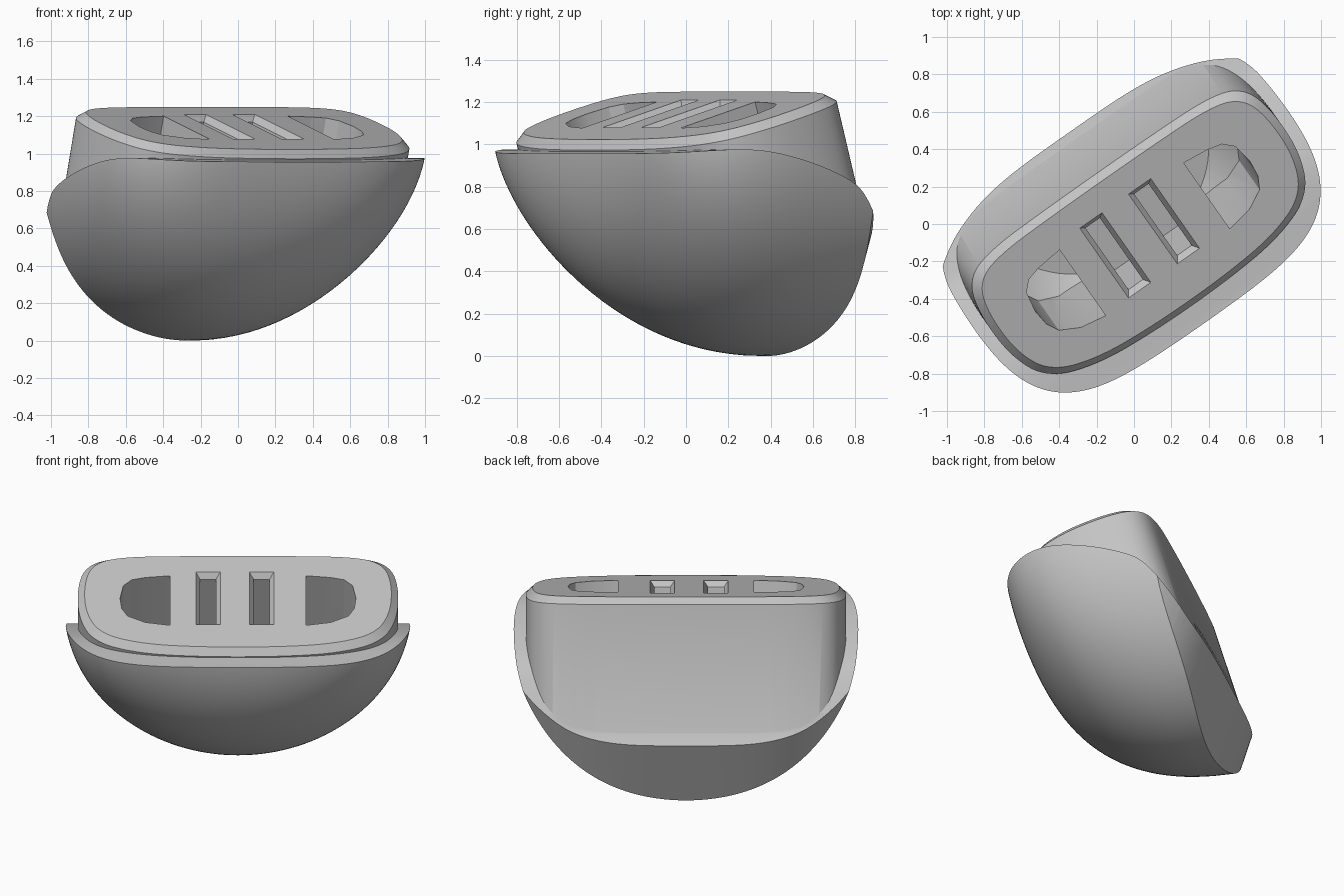
import bpy, bmesh, math
from mathutils import Matrix, Vector

cube = bpy.data.objects.get("Cube")
if cube:
    bpy.data.objects.remove(cube, do_unlink=True)

TURN = Matrix.Rotation(math.radians(35), 4, 'Z')
TILT = math.radians(16)
CT, ST = math.cos(TILT), math.sin(TILT)
TOP_Z = 1.167

grey = bpy.data.materials.new("plain grey")
grey.use_nodes = True
grey.diffuse_color = (0.55, 0.55, 0.55, 1)
grey.node_tree.nodes["Principled BSDF"].inputs["Base Color"].default_value = (0.55, 0.55, 0.55, 1)


def loft(name, rings):
    """Closed solid through rings of equal length."""
    bm = bmesh.new()
    loops = [[bm.verts.new(p) for p in ring] for ring in rings]
    n = len(loops[0])
    for a, b in zip(loops, loops[1:]):
        for i in range(n):
            bm.faces.new((a[i], a[(i + 1) % n], b[(i + 1) % n], b[i]))
    bm.faces.new(loops[0])
    bm.faces.new(loops[-1])
    bmesh.ops.recalc_face_normals(bm, faces=bm.faces)
    mesh = bpy.data.meshes.new(name)
    bm.to_mesh(mesh)
    bm.free()
    mesh.materials.append(grey)
    obj = bpy.data.objects.new(name, mesh)
    bpy.context.collection.objects.link(obj)
    obj.matrix_world = TURN
    return obj


def boolean(obj, cutter, operation, keep=False):
    mod = obj.modifiers.new("cut", 'BOOLEAN')
    mod.operation, mod.solver, mod.object = operation, 'EXACT', cutter
    bpy.context.view_layer.objects.active = obj
    bpy.ops.object.modifier_apply(modifier=mod.name)
    if not keep:
        bpy.data.objects.remove(cutter, do_unlink=True)


# Bowl: half-round sections that shrink towards the front, walls carried up
WIDTH, DEPTH, WALL = 1.045, 1.1, 1.5


def section(v, width, depth, n=72):
    pts = [(width, v, WALL)]
    for i in range(n + 1):
        a = math.pi * i / n
        pts.append((math.cos(a) * width, v, DEPTH - math.sin(a) * depth))
    return pts + [(-width, v, WALL)]


def make_bowl(name, scale):
    rings = [section(.9, WIDTH, DEPTH)]
    steps = 48
    for k in range(steps + 1):
        a = 1.54 * (k / steps) ** 1.5
        t = math.sin(a) ** .476
        rings.append(section(.45 - 1.107 * t, WIDTH * math.cos(a) ** .476,
                             DEPTH * (1 - t ** 2.12) ** .472))
    centre = Vector((0, .1, DEPTH))
    return loft(name, [[centre + (Vector(p) - centre) * scale for p in r] for r in rings])


body = make_bowl("body", 1)

# Bulging back surface, leaning outward as it rises


def back_v(u, z):
    return .466 + .32 * z - .32 * abs(u) ** 3.7


back_rings = []
for k in range(61):
    u = -1.2 + 2.4 * k / 60
    back_rings.append([(u, -1.3, -.3), (u, -1.3, 1.45), (u, back_v(u, 1.45), 1.45),
                       (u, back_v(u, -.3), -.3)])
boolean(body, loft("back_trim", back_rings), 'INTERSECT')

# Rim: one curve along the depth, carried straight across the width
RIM = [(-1.2, .955), (-.67, .955), (-.4, .975), (-.25, .97), (-.09, .94), (.1, .885),
       (.276, .81), (.36, .735), (.48, .58), (.54, .49), (.6, .42), (.9, .1)]


def rim_curve(steps=6):
    pts = []
    for i in range(len(RIM) - 1):
        (a, za), (b, zb) = RIM[i], RIM[i + 1]
        before, after = RIM[max(i - 1, 0)], RIM[min(i + 2, len(RIM) - 1)]
        h = b - a
        m0 = h * (zb - before[1]) / (b - before[0])
        m1 = h * (after[1] - za) / (after[0] - a)
        for s in range(steps):
            f = s / steps
            z = ((2*f**3 - 3*f*f + 1) * za + (f**3 - 2*f*f + f) * m0
                 + (3*f*f - 2*f**3) * zb + (f**3 - f*f) * m1)
            pts.append((a + h * f, z))
    return pts + [RIM[-1]]


profile = [(-1.2, -.4)] + rim_curve() + [(.9, -.4)]
upper = loft("upper_limit", [[(u, v, z) for v, z in profile] for u in (-1.3, 1.3)])


# Tilted insert: q runs along the normal of its top face
def tilted(u, v, q):
    return Vector((u, v - q * ST, TOP_Z + v * ST / CT + q * CT))


half = [(.3, .325), (.74, .315), (.905, .24), (.955, .05), (.945, -.22),
        (.85, -.42), (.59, -.515), (.22, -.545)]
outline = half + [(-u, v) for u, v in reversed(half)]
for _ in range(3):
    smooth = []
    for a, b in zip(outline, outline[1:] + outline[:1]):
        a, b = Vector(a), Vector(b)
        smooth += [a.lerp(b, .25), a.lerp(b, .75)]
    outline = smooth

insert = loft("insert", [
    [tilted(u * .957, -.1 + (v + .1) * .91, 0) for u, v in outline],
    [tilted(u, v, -.04) for u, v in outline],
    [tilted(u, v, -.9) for u, v in outline]])
boolean(upper, insert, 'UNION')
boolean(body, upper, 'INTERSECT')

# Deep slots with a bevelled mouth


def rect(centre, w, back, front):
    return [(centre + w, back), (centre - w, back), (centre - w, front), (centre + w, front)]


for centre in (-.178, .14):
    mouth, inner = rect(centre, .08, .155, -.315), rect(centre, .047, .122, -.28)
    boolean(body, loft("slot_cutter", [[tilted(u, v, .01) for u, v in mouth],
                                       [tilted(u, v, -.035) for u, v in inner],
                                       [tilted(u, v, -.5) for u, v in inner]]), 'DIFFERENCE')

# Rounded end pockets, floored by a shell parallel to the bowl
shell = make_bowl("shell_helper", .92)
pocket = [(.405, .115), (.55, .1), (.63, .08), (.68, .03), (.70, -.08), (.69, -.17),
          (.655, -.235), (.55, -.29), (.405, -.315)]
for side in (-1, 1):
    cutter = loft("pocket_cutter", [[tilted(side * u, v, q) for u, v in pocket]
                                    for q in (.05, -.85)])
    boolean(cutter, shell, 'INTERSECT', keep=True)
    boolean(body, cutter, 'DIFFERENCE')
bpy.data.objects.remove(shell, do_unlink=True)

# Shading, then settle on the ground
bpy.ops.object.select_all(action='DESELECT')
body.select_set(True)
bpy.context.view_layer.objects.active = body
bpy.ops.object.shade_smooth_by_angle(angle=math.radians(25))
bpy.context.view_layer.update()
body.location.z -= min((body.matrix_world @ v.co).z for v in body.data.vertices)
